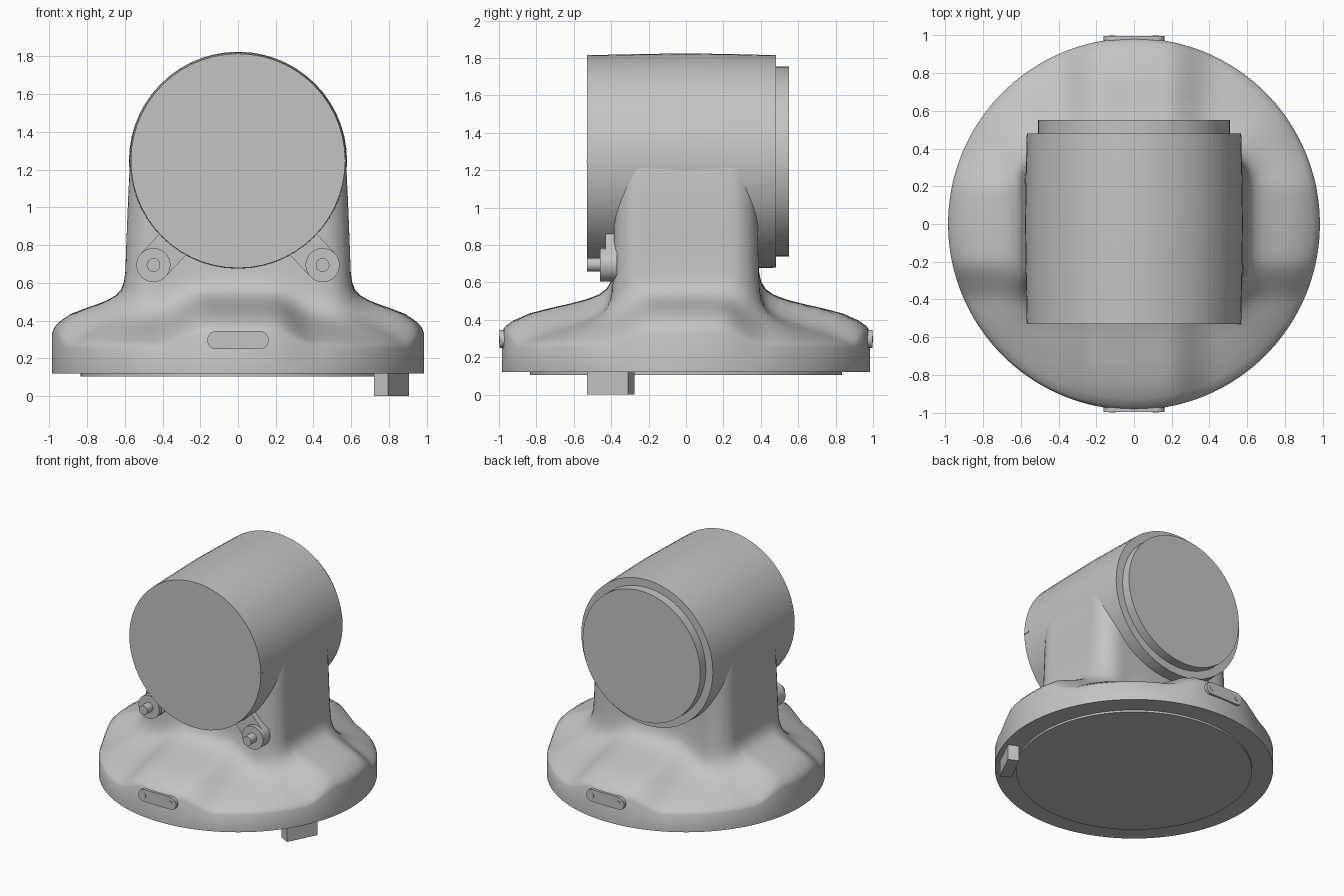
import bpy, bmesh
from math import sin, cos, pi, hypot, atan2
from mathutils import Vector

cube = bpy.data.objects.get("Cube")
if cube:
    bpy.data.objects.remove(cube, do_unlink=True)

grey = bpy.data.materials.new("cast_grey")
grey.use_nodes = True
grey.diffuse_color = (0.55, 0.55, 0.55, 1)
grey.node_tree.nodes["Principled BSDF"].inputs["Base Color"].default_value = (0.55, 0.55, 0.55, 1)


def finish(name, bm, angle=0.6):
    bmesh.ops.recalc_face_normals(bm, faces=bm.faces)
    mesh = bpy.data.meshes.new(name)
    bm.to_mesh(mesh)
    bm.free()
    mesh.materials.append(grey)
    obj = bpy.data.objects.new(name, mesh)
    bpy.context.collection.objects.link(obj)
    bpy.ops.object.select_all(action='DESELECT')
    obj.select_set(True)
    bpy.context.view_layer.objects.active = obj
    bpy.ops.object.shade_smooth_by_angle(angle=angle)
    return obj


def loft(name, rings, angle=0.6):
    """Skin a stack of equal-length closed rings and cap both ends."""
    bm = bmesh.new()
    rows = [[bm.verts.new(p) for p in ring] for ring in rings]
    for a, b in zip(rows, rows[1:]):
        for i in range(len(a)):
            j = (i + 1) % len(a)
            bm.faces.new((a[i], a[j], b[j], b[i]))
    bm.faces.new(rows[0])
    bm.faces.new(rows[-1])
    return finish(name, bm, angle)


def turned(name, x, z, profile, sides=48):
    """Round part along y from (radius, y) pairs."""
    return loft(name, [[(x + r * cos(2 * pi * i / sides), y, z + r * sin(2 * pi * i / sides))
                        for i in range(sides)] for r, y in profile])


def slab(name, outline, y0, y1):
    """Flat plate in the xz plane, extruded along y."""
    return loft(name, [[(x, y, z) for x, z in outline] for y in (y0, y1)])


# --- Cast body: round flange, four radial ridges, rounded rectangular column
SIDES = 144
RIM = 0.985
ANGLES = [2 * pi * i / SIDES for i in range(SIDES)]


def column_radius(a, hx, hy, corner=0.15):
    lo, hi = 0.0, 1.0
    for _ in range(30):
        m = (lo + hi) / 2
        qx = abs(m * cos(a)) - hx + corner
        qy = abs(m * sin(a)) - hy + corner
        dist = hypot(max(qx, 0), max(qy, 0)) + min(max(qx, qy), 0) - corner
        lo, hi = (m, hi) if dist < 0 else (lo, m)
    return lo


def ridge_weight(x, y):
    s = (min(abs(x), abs(y)) - 0.18) / 0.24
    s = max(0, min(1, s))
    return 1 - s * s * (3 - 2 * s)


# outward fraction, ridge height, valley height
slope = [(1, 0.335, 0.255), (0.97, 0.365, 0.275), (0.9, 0.395, 0.295), (0.75, 0.435, 0.33),
         (0.55, 0.465, 0.365), (0.38, 0.488, 0.395), (0.24, 0.51, 0.425), (0.13, 0.535, 0.46),
         (0.06, 0.565, 0.5), (0.02, 0.605, 0.55), (0, 0.66, 0.62)]
rings = [[(RIM * cos(a), RIM * sin(a), 0.12) for a in ANGLES]]
for t, high, low in slope:
    ring = []
    for a in ANGLES:
        c = column_radius(a, 0.597, 0.39)
        r = c + (RIM - c) * t
        x, y = r * cos(a), r * sin(a)
        w = ridge_weight(x, y)
        ring.append((x, y, low + (high - low) * w))
    rings.append(ring)
for z, hx in [(0.8, 0.592), (1.05, 0.582), (1.2, 0.575), (1.3, 0.555)]:
    rad = [column_radius(a, hx, 0.385) for a in ANGLES]
    rings.append([(r * cos(a), r * sin(a), z) for r, a in zip(rad, ANGLES)])
loft("body_casting", rings, 0.7)

# --- Bottom plate
loft("bottom_plate", [[(0.835 * cos(a), 0.835 * sin(a), z) for a in ANGLES] for z in (0.105, 0.125)])

# --- Rotated locating foot under the flange
foot = [(0.795, -0.53), (0.905, -0.31), (0.83, -0.275), (0.72, -0.49)]
loft("locating_foot", [[(x, y, z) for x, y in foot] for z in (0, 0.13)])

# --- Horizontal barrel with a smaller rear cap
turned("barrel", 0, 1.247, [(0.568, -0.53), (0.574, -0.25), (0.578, 0), (0.574, 0.25), (0.568, 0.48)], 56)
turned("rear_cap", 0, 1.247, [(0.508, 0.46), (0.508, 0.55)], 56)
slab("index_mark", [(0.545, 1.24), (0.572, 1.24), (0.572, 1.253), (0.545, 1.253)], -0.532, -0.48)

# --- Lugs with studs on both sides of the barrel front
for side, label in ((1, "left"), (-1, "right")):
    x, z = side * 0.448, 0.695
    toward = Vector((-side * 0.68, 0.73))
    across = Vector((toward.y, -toward.x))
    centre = Vector((x, z))
    arm = [centre + across * 0.09, centre + toward * 0.21 + across * 0.09,
           centre + toward * 0.21 - across * 0.09, centre - across * 0.09]
    slab(label + "_lug_arm", [tuple(p) for p in arm], -0.43, -0.37)
    turned(label + "_lug_boss", x, z, [(0.09, -0.37), (0.09, -0.46)], 32)
    turned(label + "_lug_stud", x, z, [(0.036, -0.45), (0.036, -0.53)], 24)

# --- Rounded plates with two rivets on the front and back of the flange
for s, label in ((-1, "front"), (1, "back")):
    outline = []
    for i in range(24):
        a = 2 * pi * (i + 0.5) / 24
        shift = 0.115 if cos(a) > 0 else -0.115
        outline.append((shift + 0.048 * cos(a), 0.297 + 0.048 * sin(a)))
    slab(label + "_plate", outline, s * 0.94, s * 0.997)
    for x in (-0.115, 0.115):
        turned(label + "_plate_rivet", x, 0.297, [(0.018, s * 0.98), (0.018, s * 1.0)], 16)
